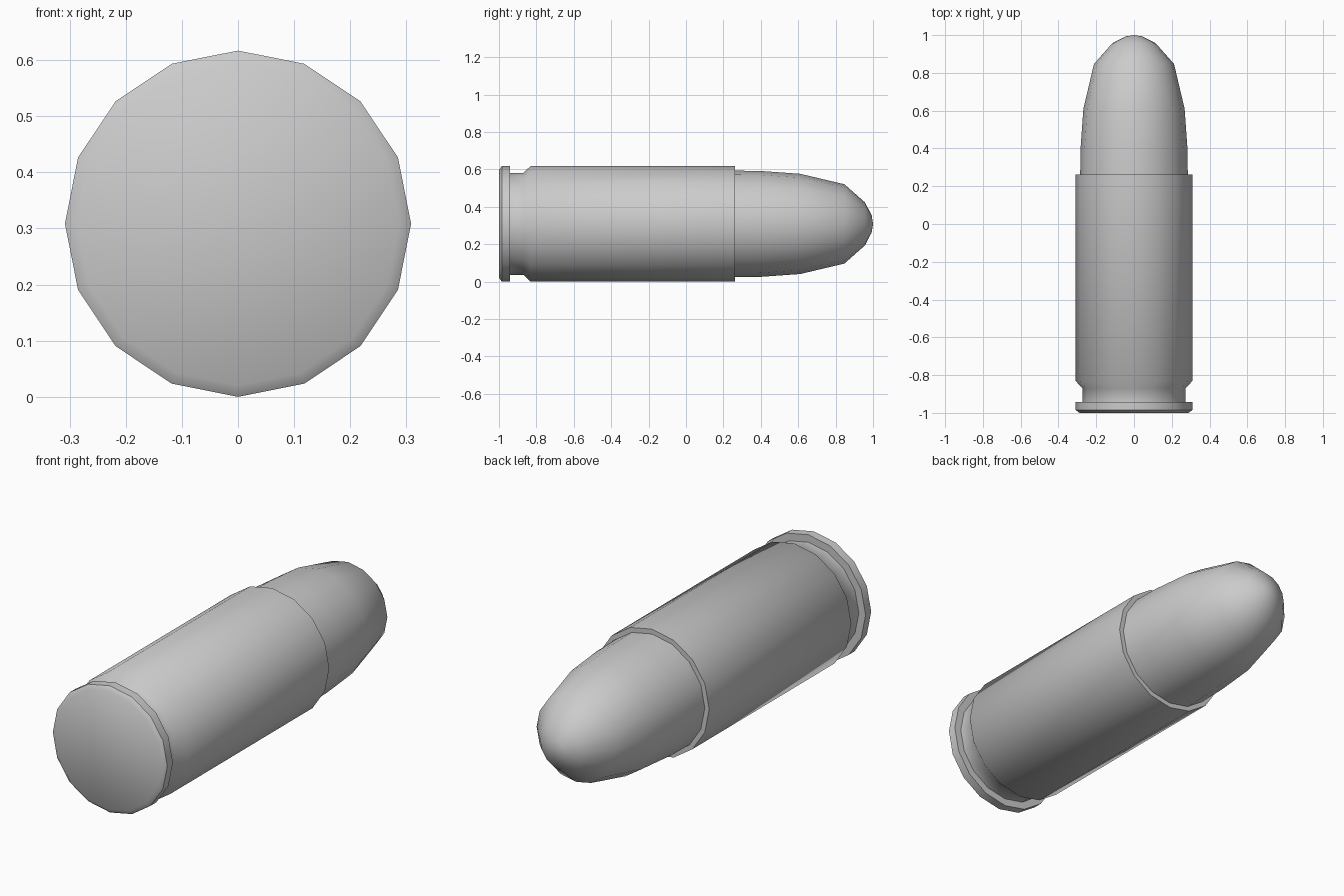
import bpy, bmesh, math

if "Cube" in bpy.data.objects:
    bpy.data.objects.remove(bpy.data.objects["Cube"])

SIDES = 16
R = 0.3085  # axis height and outer radius


def lathe(name, profile):
    """Revolve (y, radius) points around the horizontal long axis."""
    bm = bmesh.new()
    rings = []
    for y, r in profile:
        if r == 0:
            rings.append([bm.verts.new((0, y, R))])
            continue
        angles = [2 * math.pi * i / SIDES for i in range(SIDES)]
        rings.append([bm.verts.new((r * math.cos(a), y, R + r * math.sin(a))) for a in angles])
    for a, b in zip(rings, rings[1:]):
        for i in range(SIDES):
            j = (i + 1) % SIDES
            if len(b) == 1:
                bm.faces.new((a[i], a[j], b[0]))
            else:
                bm.faces.new((a[i], a[j], b[j], b[i]))
    # Flat cap on the first ring
    bm.faces.new(rings[0])
    bmesh.ops.recalc_face_normals(bm, faces=bm.faces)
    mesh = bpy.data.meshes.new(name)
    bm.to_mesh(mesh)
    bm.free()
    obj = bpy.data.objects.new(name, mesh)
    bpy.context.collection.objects.link(obj)
    bpy.ops.object.select_all(action='DESELECT')
    obj.select_set(True)
    bpy.context.view_layer.objects.active = obj
    bpy.ops.object.shade_smooth_by_angle(angle=math.radians(50))
    return obj


# Casing: bevelled rim, extractor groove, straight body, open lip
lathe("casing", [(-1.0, 0.288), (-0.985, R), (-0.942, R), (-0.942, 0.272),
                 (-0.87, 0.272), (-0.832, R), (0.262, R), (0.262, 0.283)])

# Rounded bullet seated in the casing
lathe("bullet", [(0.255, 0.285), (0.4, 0.283), (0.61, 0.268), (0.847, 0.212),
                 (0.957, 0.115), (0.993, 0.045), (1.0, 0)])
